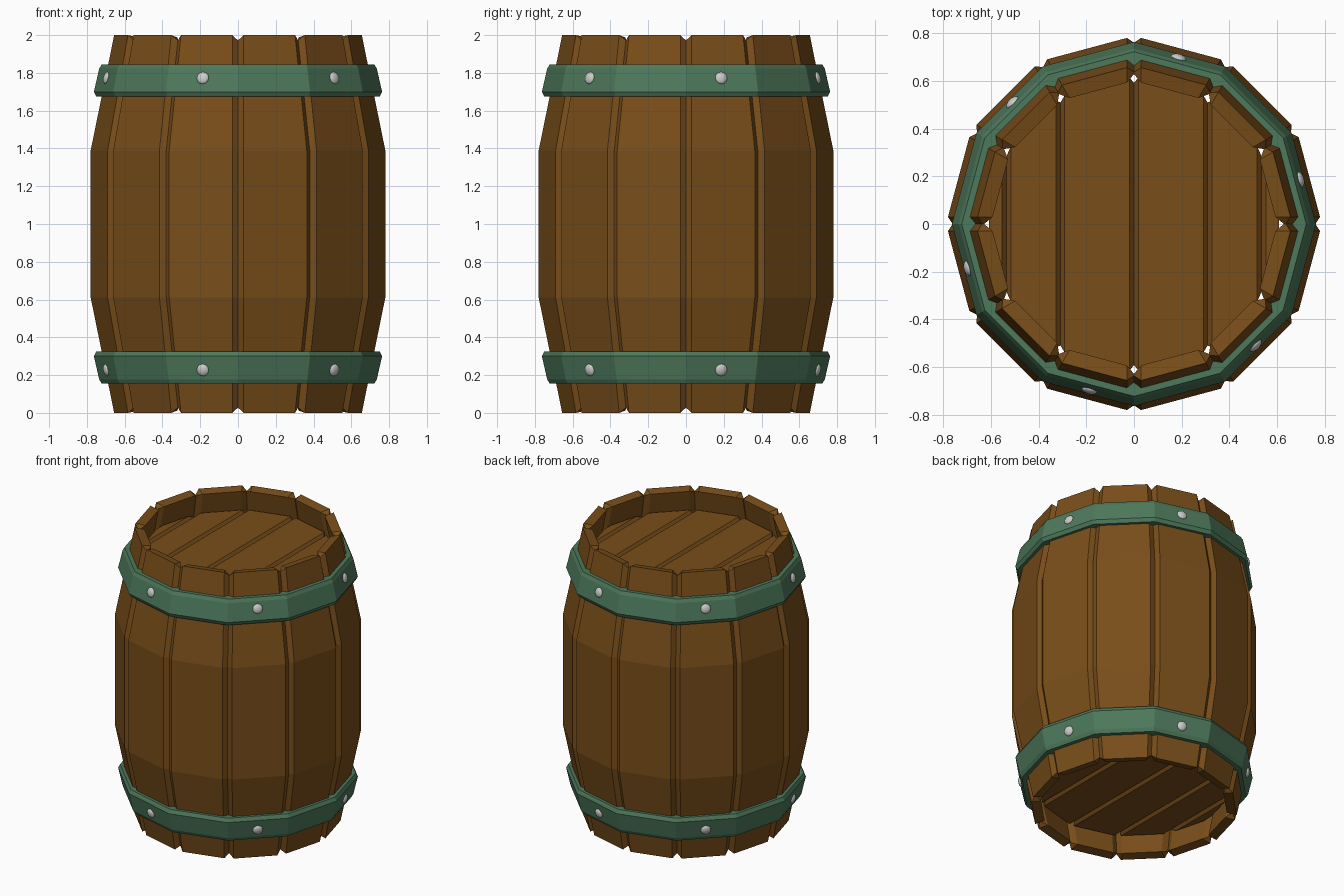
import bpy, bmesh
from math import sin, cos, tan, pi, radians, sqrt
from mathutils import Matrix, Vector

if "Cube" in bpy.data.objects:
    bpy.data.objects.remove(bpy.data.objects["Cube"])

SIDES = 12
HALF = radians(15)


def material(name, color):
    m = bpy.data.materials.new(name)
    m.diffuse_color = (*color, 1)
    m.use_nodes = True
    m.node_tree.nodes["Principled BSDF"].inputs["Base Color"].default_value = m.diffuse_color
    return m


wood = material("wood", (0.19, 0.075, 0.010))
green = material("green_metal", (0.075, 0.19, 0.105))


def loft(name, sections, mat, closed=False):
    """Skin a row of equal-length closed loops, capping the ends if open."""
    bm = bmesh.new()
    loops = [[bm.verts.new(p) for p in s] for s in sections]
    n = len(loops[0])
    pairs = list(zip(loops, loops[1:]))
    if closed:
        pairs.append((loops[-1], loops[0]))
    else:
        bm.faces.new(loops[0])
        bm.faces.new(loops[-1])
    for a, b in pairs:
        for i in range(n):
            j = (i + 1) % n
            bm.faces.new((a[i], a[j], b[j], b[i]))
    bmesh.ops.recalc_face_normals(bm, faces=bm.faces)
    me = bpy.data.meshes.new(name)
    bm.to_mesh(me)
    bm.free()
    me.materials.append(mat)
    ob = bpy.data.objects.new(name, me)
    bpy.context.collection.objects.link(ob)
    return ob


# Staves: bulging planks whose side edges are chamfered all round
full = [(0.641, 0), (0.761, 0.61), (0.761, 1.39), (0.641, 2),
        (0.580, 1.988), (0.700, 1.38), (0.700, 0.62), (0.580, 0.012)]
seam = [(0.615, 0.028), (0.734, 0.61), (0.734, 1.39), (0.615, 1.972),
        (0.607, 1.970), (0.727, 1.38), (0.727, 0.62), (0.607, 0.030)]


def stave_section(profile, side, gap):
    return [(a, side * (a * tan(HALF) - gap), z) for a, z in profile]


for k in range(SIDES):
    stave = loft("stave_%d" % (k + 1),
                 [stave_section(seam, -1, 0), stave_section(full, -1, 0.031),
                  stave_section(full, 1, 0.031), stave_section(seam, 1, 0)], wood)
    stave.rotation_euler.z = HALF + k * 2 * HALF

# End lids: planks running between opposite corners, with V grooves
R = 0.617


def half_depth(x):
    """Half depth of the twelve-sided outline at x."""
    best = 10
    for k in range(6):
        a = HALF + k * 2 * HALF
        best = min(best, (R * cos(HALF) - x * cos(a)) / sin(a))
    return best


def lid_section(x, inset, z):
    h, t = half_depth(x) - inset, 0.03 - inset * 0.8
    return [(x, -h, z - t), (x, h, z - t), (x, h, z + t), (x, -h, z + t)]


def lid(name, z):
    rows = [lid_section(-R + 0.01, 0, z)]
    for k in (5, 4, 3, 2, 1):
        x = R * cos(k * 2 * HALF)
        rows += [lid_section(x - 0.018, 0, z), lid_section(x, 0.025, z),
                 lid_section(x + 0.018, 0, z)]
    rows.append(lid_section(R - 0.01, 0, z))
    loft(name, rows, wood)


lid("top_lid", 1.82)
lid("bottom_lid", 0.18)

# Hoops: twelve-sided metal bands, the lower one mirrored
hoop = [(0.665, 1.845), (0.722, 1.845), (0.735, 1.822),
        (0.763, 1.700), (0.750, 1.675), (0.695, 1.675)]

for where, up in (("top", 1), ("bottom", -1)):
    prof = [(r, z if up > 0 else 2 - z) for r, z in hoop]
    loft(where + "_hoop",
         [[(r * cos(k * 2 * HALF), r * sin(k * 2 * HALF), z) for r, z in prof]
          for k in range(SIDES)], green, closed=True)

    # Rivets: shallow domes on every other hoop face
    for k in range(6):
        bm = bmesh.new()
        bmesh.ops.create_uvsphere(bm, u_segments=12, v_segments=8, radius=0.033)
        me = bpy.data.meshes.new("rivet")
        bm.to_mesh(me)
        bm.free()
        rivet = bpy.data.objects.new("%s_rivet_%d" % (where, k + 1), me)
        bpy.context.collection.objects.link(rivet)
        rivet.matrix_world = (
            Matrix.Rotation(HALF + k * pi / 3, 4, 'Z')
            @ Matrix.Translation((0.720, 0, 1 + up * 0.773))
            @ Matrix.Rotation(pi / 2 - up * 0.22, 4, 'Y')
            @ Matrix.Diagonal((1, 1, 0.5, 1)))
        for p in me.polygons:
            p.use_smooth = True
